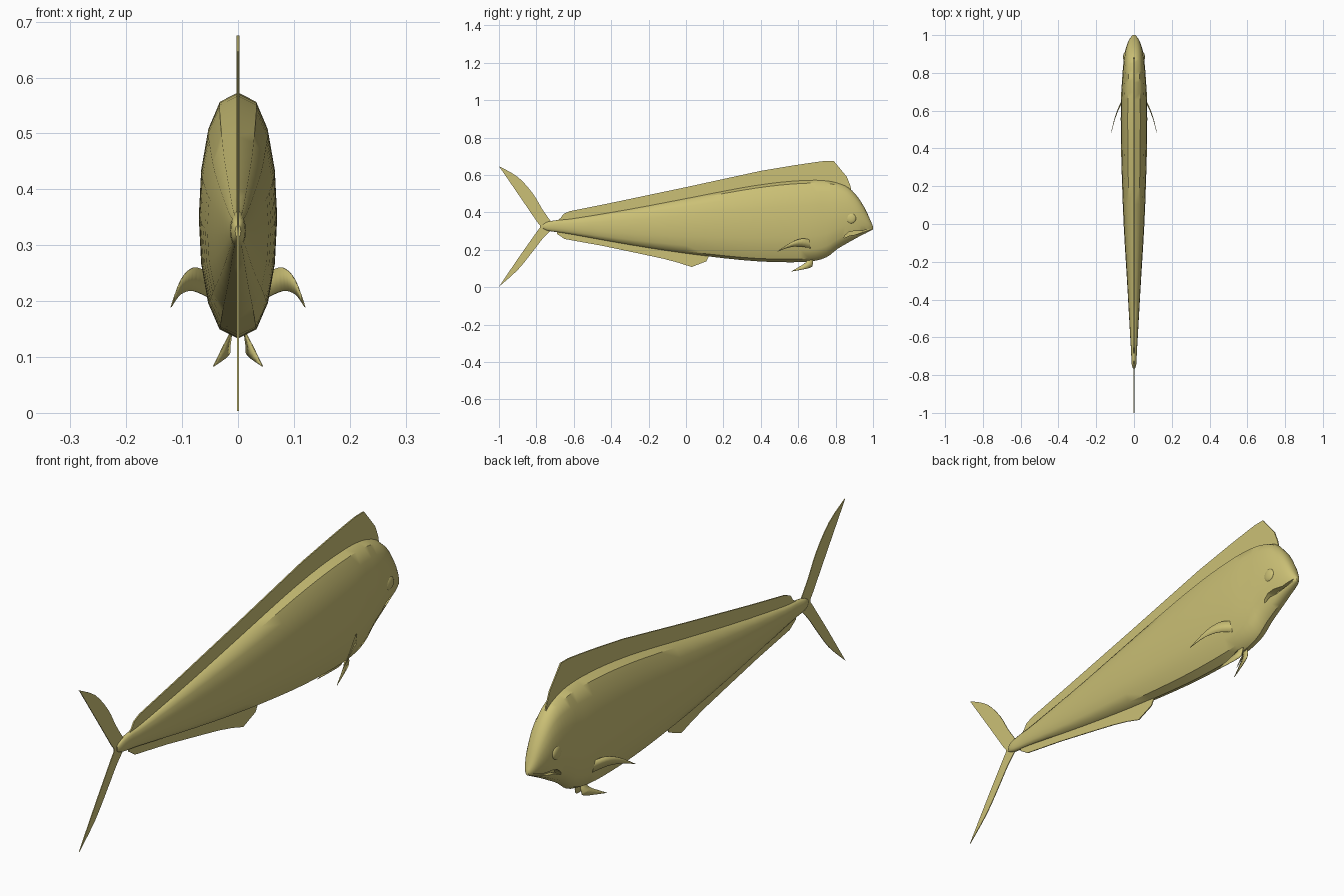
import bpy, bmesh, math
from mathutils import Vector

cube = bpy.data.objects.get("Cube")
if cube:
    bpy.data.objects.remove(cube, do_unlink=True)

SKIN = (0.60, 0.53, 0.18, 1.0)
skin = bpy.data.materials.new("olive_gold_skin")
skin.use_nodes = True
skin.diffuse_color = SKIN
bsdf = skin.node_tree.nodes["Principled BSDF"]
bsdf.inputs["Base Color"].default_value = SKIN
bsdf.inputs["Roughness"].default_value = 0.6


def finish(name, bm, smooth=True):
    bmesh.ops.recalc_face_normals(bm, faces=bm.faces[:])
    mesh = bpy.data.meshes.new(name)
    bm.to_mesh(mesh)
    bm.free()
    mesh.materials.append(skin)
    obj = bpy.data.objects.new(name, mesh)
    bpy.context.collection.objects.link(obj)
    if smooth:
        shade(obj)
    return obj


def select(obj):
    bpy.ops.object.select_all(action='DESELECT')
    obj.select_set(True)
    bpy.context.view_layer.objects.active = obj


def shade(obj):
    select(obj)
    bpy.ops.object.shade_smooth_by_angle(angle=math.radians(40))


def spline(points, steps):
    """Smooth curve through the points."""
    pts = [Vector(p) for p in points]
    out = []
    for i in range(len(pts) - 1):
        a, b, c, d = pts[max(i - 1, 0)], pts[i], pts[i + 1], pts[min(i + 2, len(pts) - 1)]
        for s in range(steps):
            t = s / steps
            m0, m1 = (c - a) / 2, (d - b) / 2
            out.append(b * (2*t**3 - 3*t**2 + 1) + m0 * (t**3 - 2*t**2 + t)
                       + c * (3*t**2 - 2*t**3) + m1 * (t**3 - t**2))
    return out + [pts[-1]]


def plate(name, outline, x0, x1, smooth=True):
    """Side outline (y, z) extruded between two x positions."""
    bm = bmesh.new()
    face = bm.faces.new([bm.verts.new((x0, y, z)) for y, z in outline])
    new = bmesh.ops.extrude_face_region(bm, geom=[face])["geom"]
    verts = [v for v in new if isinstance(v, bmesh.types.BMVert)]
    bmesh.ops.translate(bm, vec=(x1 - x0, 0, 0), verts=verts)
    bmesh.ops.triangulate(bm, faces=[f for f in bm.faces if len(f.verts) > 4])
    return finish(name, bm, smooth)


# Body: stations of y, top, bottom, half width
stations = [(-.765, .335, .315, .005), (-.74, .35, .302, .013), (-.68, .36, .293, .015),
            (-.6, .368, .28, .02), (-.3, .418, .226, .037), (0, .475, .18, .055),
            (.3, .533, .145, .066), (.5, .562, .134, .07), (.66, .573, .137, .069),
            (.75, .57, .16, .064), (.81, .558, .205, .06), (.87, .532, .24, .054),
            (.92, .48, .268, .046), (.96, .415, .288, .033), (.985, .36, .301, .02),
            (1, .325, .309, .006)]
SIDES = 16
bm = bmesh.new()
rings = []
for y, top, bottom, width in spline(stations, 3):
    mid, half = (top + bottom) / 2, (top - bottom) / 2
    ring = []
    for k in range(SIDES):
        a = math.tau * k / SIDES
        s = math.sin(a)
        x = math.copysign(abs(s) ** 0.78, s) * width if abs(s) > 1e-6 else 0
        ring.append(bm.verts.new((x, y, mid + half * math.cos(a))))
    rings.append(ring)
for r, q in zip(rings, rings[1:]):
    for k in range(SIDES):
        n = (k + 1) % SIDES
        bm.faces.new((r[k], r[n], q[n], q[k]))
bm.faces.new(rings[0])
bm.faces.new(rings[-1])
body = finish("body", bm, smooth=False)

# Mouth grooves cut into each side of the jaw
mouth = [(1.01, .322), (.94, .3), (.9, .301), (.87, .294), (.85, .277), (.843, .262),
         (.875, .277), (.91, .282), (.95, .295), (1.01, .316)]
for side, name in ((1, "left"), (-1, "right")):
    cutter = plate(name + "_mouth_cutter", mouth, side * .014, side * .1, smooth=False)
    cutter.hide_render = True
    mod = body.modifiers.new("mouth", 'BOOLEAN')
    mod.operation = 'DIFFERENCE'
    mod.solver = 'EXACT'
    mod.object = cutter
    select(body)
    bpy.ops.object.modifier_apply(modifier=mod.name)
    bpy.data.objects.remove(cutter, do_unlink=True)
shade(body)

# Fins along the centre line
dorsal = [(.885, .50), (.88, .54), (.86, .59), (.79, .675), (.74, .675), (.68, .667),
          (.58, .652), (.4, .622), (0, .535), (-.4, .451), (-.62, .407), (-.655, .392),
          (-.67, .37), (-.69, .355), (-.69, .335)]
plate("dorsal_fin", dorsal, -.0025, .0025)

anal = [(.12, .2), (.12, .16), (.108, .138), (.03, .108), (-.04, .131), (-.12, .152),
        (-.25, .18), (-.45, .222), (-.65, .258), (-.67, .272), (-.69, .285), (-.69, .32)]
plate("anal_fin", anal, -.002, .002)

upper = spline([(-.725, .355), (-.77, .42), (-.82, .503), (-.9, .59), (-1, .647)], 3)
rear = spline([(-1, .647), (-.89, .487), (-.8, .355), (-.78, .325),
               (-.8, .293), (-.89, .165), (-1, .003)], 3)
lower = spline([(-1, .003), (-.9, .092), (-.82, .19), (-.77, .255), (-.725, .302)], 3)
plate("tail_fin", upper + rear[1:] + lower[1:], -.0015, .0015)


# Paired fins: a thin curved strip between two edges
def paired_fin(name, edge_a, edge_b, side):
    bm = bmesh.new()
    pairs = []
    for a, b in zip(spline(edge_a, 4), spline(edge_b, 4)):
        pairs.append([bm.verts.new((side * p.x, p.y, p.z)) for p in (a, b)])
    for p, q in zip(pairs, pairs[1:]):
        bm.faces.new((p[0], p[1], q[1], q[0]))
    bmesh.ops.remove_doubles(bm, verts=bm.verts[:], dist=1e-5)
    obj = finish(name, bm)
    mod = obj.modifiers.new("thickness", 'SOLIDIFY')
    mod.thickness = .002
    mod.offset = 0


pectoral = ([(.055, .67, .252), (.08, .62, .26), (.102, .56, .238), (.12, .485, .189)],
            [(.05, .67, .205), (.08, .61, .218), (.103, .55, .212), (.12, .485, .189)])
pelvic = ([(.011, .68, .145), (.014, .678, .122), (.017, .66, .103), (.044, .56, .083)],
          [(.011, .65, .15), (.019, .64, .133), (.027, .62, .118), (.044, .56, .083)])

for side, name in ((1, "left"), (-1, "right")):
    paired_fin(name + "_pectoral_fin", *pectoral, side)
    paired_fin(name + "_pelvic_fin", *pelvic, side)
    # Low domed eye
    bm = bmesh.new()
    bmesh.ops.create_uvsphere(bm, u_segments=20, v_segments=12, radius=.027)
    bmesh.ops.scale(bm, vec=(.35, 1, 1), verts=bm.verts[:])
    bmesh.ops.translate(bm, vec=(side * .048, .882, .368), verts=bm.verts[:])
    finish(name + "_eye", bm)
